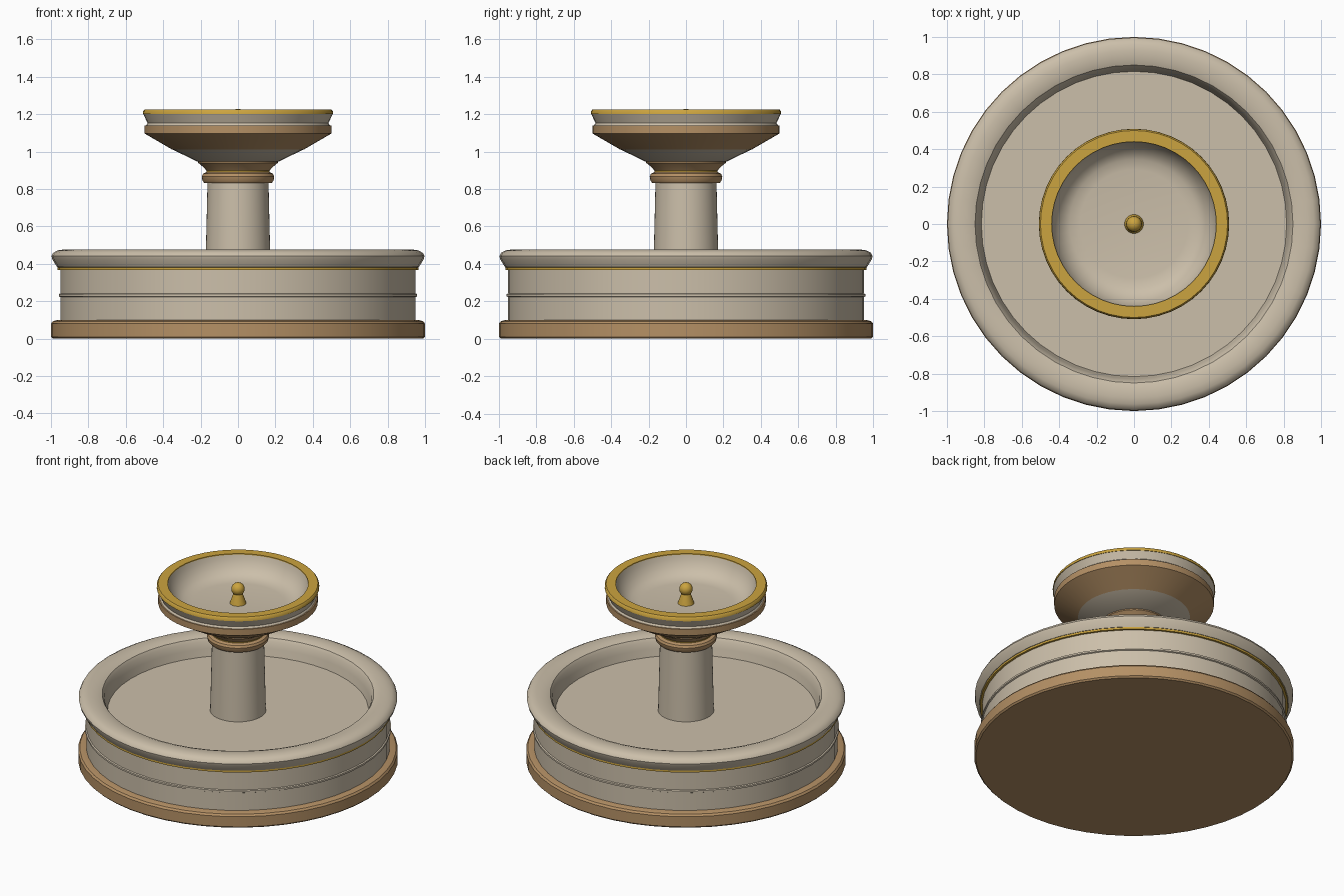
import bpy, bmesh, math

cube = bpy.data.objects.get("Cube")
if cube:
    bpy.data.objects.remove(cube, do_unlink=True)


def material(name, rgb):
    m = bpy.data.materials.new(name)
    m.use_nodes = True
    m.diffuse_color = (*rgb, 1)
    bsdf = next(n for n in m.node_tree.nodes if n.type == 'BSDF_PRINCIPLED')
    bsdf.inputs["Base Color"].default_value = (*rgb, 1)
    return m


stone = material("pale stone", (0.60, 0.52, 0.40))
clay = material("warm brown stone", (0.46, 0.28, 0.13))
gold = material("gold trim", (0.60, 0.37, 0.05))


def lathe(name, profile, mat, segments=48):
    """Spin (radius, height) points, bottom outside to top inside, about z."""
    bm = bmesh.new()
    verts = [bm.verts.new((r, 0, z)) for r, z in profile]
    edges = [bm.edges.new(pair) for pair in zip(verts, verts[1:])]
    bmesh.ops.spin(bm, geom=verts + edges, cent=(0, 0, 0), axis=(0, 0, 1),
                   angle=math.tau, steps=segments, use_duplicate=False)
    bmesh.ops.remove_doubles(bm, verts=bm.verts, dist=0.0005)
    bmesh.ops.recalc_face_normals(bm, faces=bm.faces)
    mesh = bpy.data.meshes.new(name)
    bm.to_mesh(mesh)
    bm.free()
    mesh.materials.append(mat)
    obj = bpy.data.objects.new(name, mesh)
    bpy.context.collection.objects.link(obj)
    bpy.ops.object.select_all(action='DESELECT')
    obj.select_set(True)
    bpy.context.view_layer.objects.active = obj
    bpy.ops.object.shade_smooth_by_angle(angle=math.radians(35))
    return obj


# Lower basin
lathe("base_plinth", [(0, 0), (0.99, 0), (1, 0.01), (1, 0.08), (0.99, 0.093),
                      (0.965, 0.1), (0, 0.1)], clay)
lathe("basin_wall", [(0, 0.09), (0.95, 0.09), (0.95, 0.375), (0, 0.375)][:3], stone)
lathe("wall_bead", [(0.95, 0.222), (0.958, 0.226), (0.958, 0.238), (0.95, 0.242)], stone)
lathe("gold_band", [(0.95, 0.368), (0.964, 0.368), (0.964, 0.384), (0.95, 0.384)], gold)
lathe("basin_rim", [(0.82, 0.34), (0.95, 0.38), (0.967, 0.382), (0.993, 0.425),
                    (0.997, 0.442), (0.988, 0.459), (0.963, 0.472), (0.93, 0.477),
                    (0.88, 0.475), (0.85, 0.464), (0.838, 0.445), (0.828, 0.40),
                    (0.815, 0.345)], stone)
lathe("basin_floor", [(0.83, 0.35), (0, 0.35)], stone)

# Central column and its collar
lathe("column", [(0.175, 0.35), (0.171, 0.5), (0.163, 0.84)], stone)
lathe("collar_ring", [(0.15, 0.832), (0.18, 0.832), (0.19, 0.845), (0.194, 0.867),
                      (0.187, 0.882), (0.168, 0.891), (0.15, 0.891)], clay)
lathe("collar_gold_band", [(0.15, 0.889), (0.168, 0.889), (0.168, 0.9), (0.15, 0.9)], gold)
lathe("collar_neck", [(0.15, 0.898), (0.168, 0.898), (0.186, 0.918), (0.213, 0.94),
                      (0.213, 0.95), (0.1, 0.95)], clay)

# Upper bowl
lathe("bowl_foot", [(0.1, 0.948), (0.22, 0.948), (0.352, 1.012)], stone)
lathe("bowl_underside", [(0.35, 1.01), (0.50, 1.097), (0.50, 1.14), (0.45, 1.14)], clay)
lathe("bowl_lip", [(0.45, 1.138), (0.493, 1.138), (0.484, 1.152), (0.493, 1.172),
                   (0.507, 1.203), (0.48, 1.203)], stone)
lathe("bowl_gold_rim", [(0.48, 1.2), (0.509, 1.2), (0.507, 1.217), (0.50, 1.225),
                        (0.44, 1.225), (0.44, 1.218)], gold)
lathe("bowl_interior", [(0.442, 1.222), (0.432, 1.19), (0.41, 1.15), (0.38, 1.118),
                        (0.345, 1.098), (0.29, 1.09), (0, 1.09)], stone)

# Spout in the bowl
lathe("spout_cone", [(0.051, 1.089), (0.048, 1.1), (0.026, 1.165)], gold, 24)
ball = [(0.042 * math.sin(a), 1.187 - 0.042 * math.cos(a))
        for a in (math.pi * i / 10 for i in range(11))]
lathe("spout_ball", ball, gold, 24)
